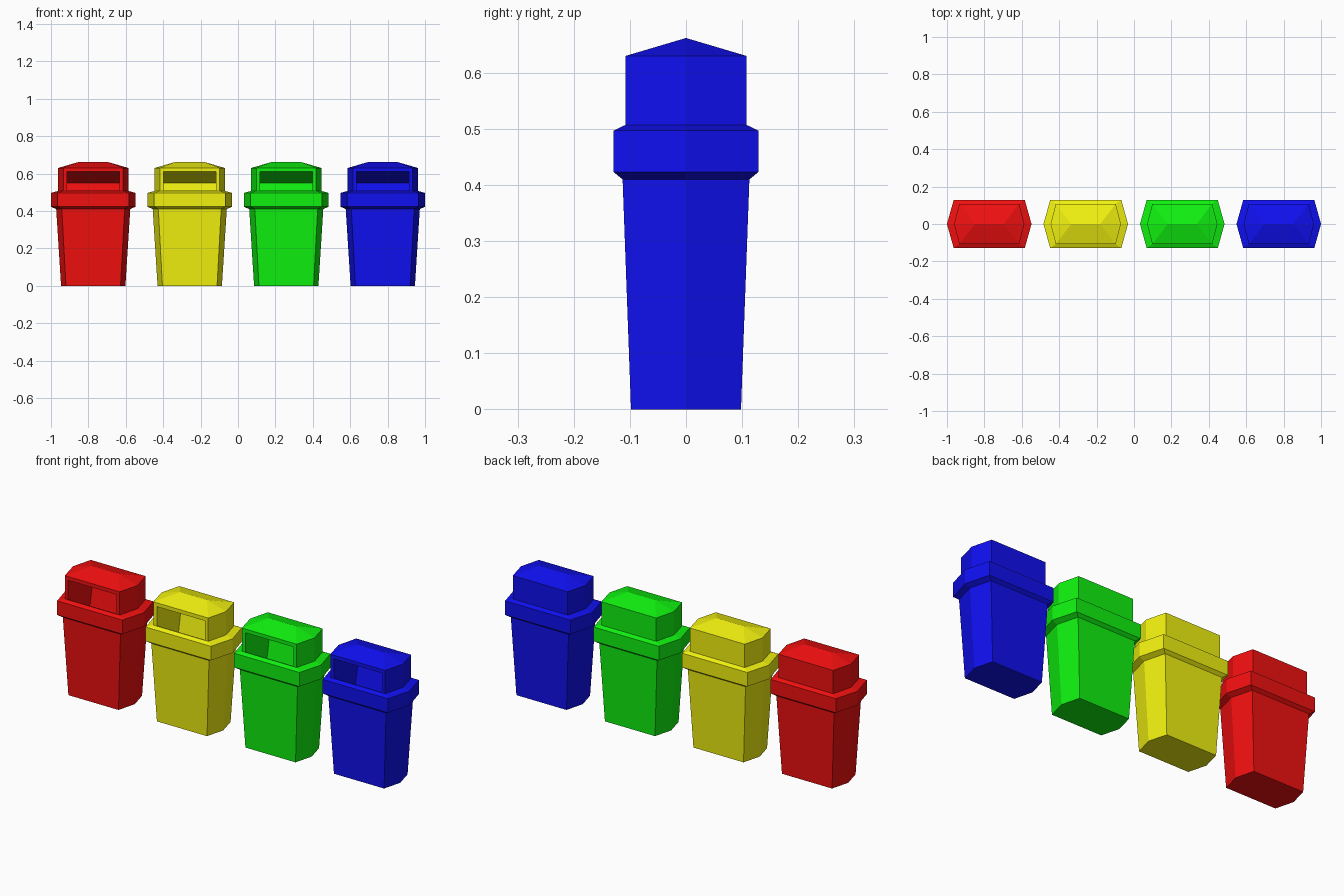
import bpy, bmesh

if "Cube" in bpy.data.objects:
    bpy.data.objects.remove(bpy.data.objects["Cube"])

# Stretched-hexagon sections: z, half width at side points, half width at corners, half depth
SECTIONS = [
    (0.000, 0.172, 0.146, 0.098),   # base
    (0.410, 0.198, 0.168, 0.113),   # top of tapered body
    (0.423, 0.226, 0.190, 0.129),   # lip
    (0.497, 0.226, 0.190, 0.129),
    (0.507, 0.188, 0.160, 0.108),   # hood
    (0.630, 0.188, 0.160, 0.108),
]
RIDGE_HALF, RIDGE_Z = 0.078, 0.662
SLOT_HALF = 0.14


def hexagon(bm, z, w, c, d):
    pts = [(w, 0), (c, d), (-c, d), (-w, 0), (-c, -d), (c, -d)]
    return [bm.verts.new((x, y, z)) for x, y in pts]


def bridge(bm, a, b, skip=None):
    n = len(a)
    for i in range(n):
        if i != skip:
            j = (i + 1) % n
            bm.faces.new((a[i], a[j], b[j], b[i]))


def rectangle(bm, lower, upper):
    (y0, z0), (y1, z1) = lower, upper
    s = SLOT_HALF
    return [bm.verts.new(p) for p in
            ((-s, y0, z0), (s, y0, z0), (s, y1, z1), (-s, y1, z1))]


def make_bin(name, x, color):
    bm = bmesh.new()
    rings = [hexagon(bm, *s) for s in SECTIONS]
    bm.faces.new(rings[0][::-1])
    last = len(rings) - 2
    for i in range(last + 1):
        # leave the hood's front panel open for the slot
        bridge(bm, rings[i], rings[i + 1], skip=4 if i == last else None)

    # Hipped roof
    r = rings[-1]
    a = bm.verts.new((RIDGE_HALF, 0, RIDGE_Z))
    b = bm.verts.new((-RIDGE_HALF, 0, RIDGE_Z))
    for f in ((r[0], r[1], a), (r[1], r[2], b, a), (r[2], r[3], b),
              (r[3], r[4], b), (r[4], r[5], a, b), (r[5], r[0], a)):
        bm.faces.new(f)

    # Slot: frame, down-sloping chute walls and tilted back panel
    low, top = rings[-2], rings[-1]
    panel = [low[4], low[5], top[5], top[4]]
    mouth = rectangle(bm, (-0.108, 0.510), (-0.108, 0.610))
    back = rectangle(bm, (0.070, 0.390), (0.100, 0.550))
    bridge(bm, panel, mouth)
    bridge(bm, mouth, back)
    bm.faces.new(back)

    bmesh.ops.recalc_face_normals(bm, faces=bm.faces)
    mesh = bpy.data.meshes.new(name)
    bm.to_mesh(mesh)
    bm.free()
    mat = bpy.data.materials.new(name + "_plastic")
    mat.diffuse_color = (*color, 1)
    mat.use_nodes = True
    mat.node_tree.nodes["Principled BSDF"].inputs["Base Color"].default_value = mat.diffuse_color
    mesh.materials.append(mat)
    obj = bpy.data.objects.new(name, mesh)
    obj.location.x = x
    bpy.context.collection.objects.link(obj)


# Row of four recycling bins
HI, LO = 0.88, 0.005
for i, (name, color) in enumerate((
        ("red_bin", (HI, LO, LO)), ("yellow_bin", (HI, HI, LO)),
        ("green_bin", (LO, HI, LO)), ("blue_bin", (LO, LO, HI)))):
    make_bin(name, -0.774 + 0.516 * i, color)
